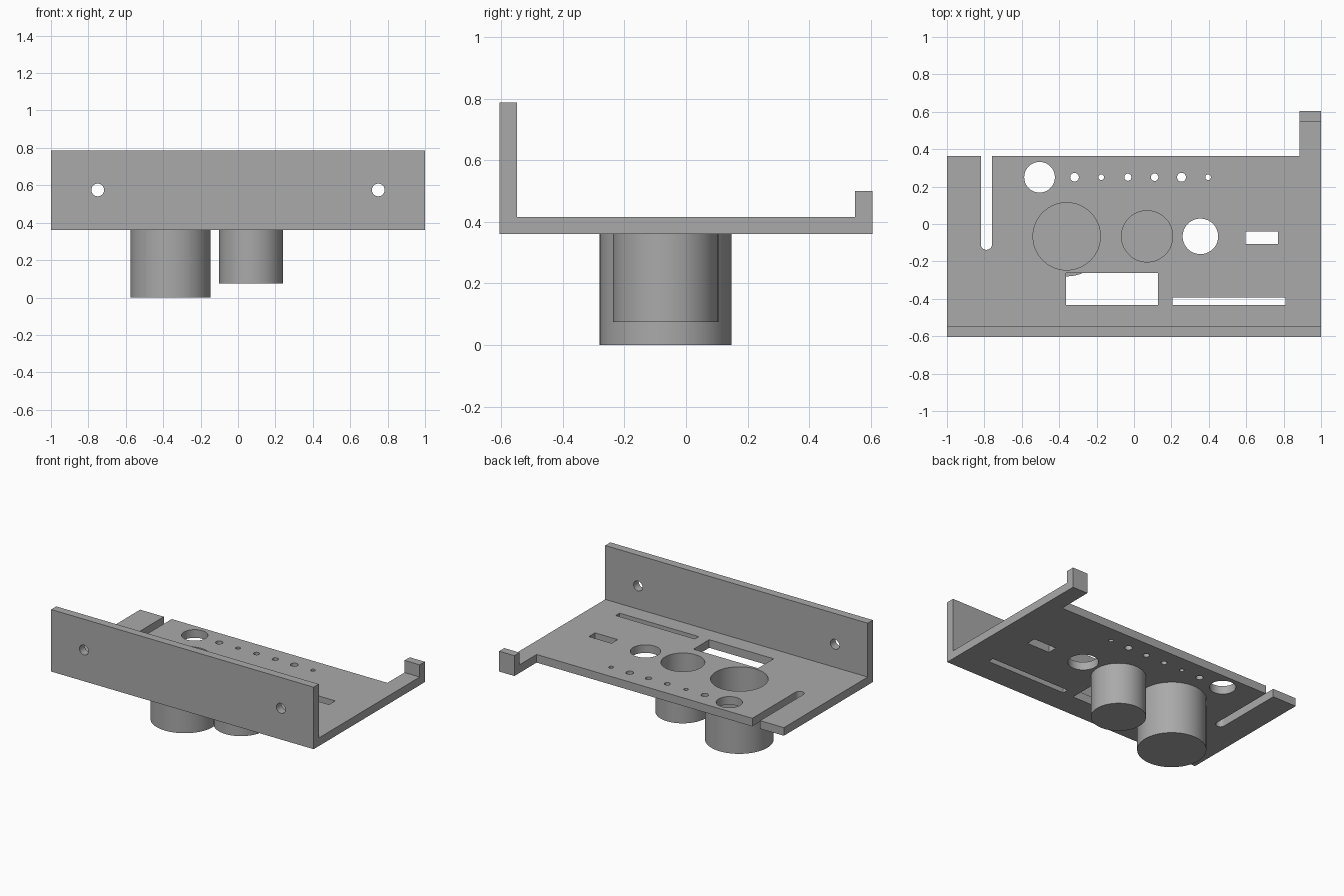
import bpy, bmesh, math

cube = bpy.data.objects.get("Cube")
if cube:
    bpy.data.objects.remove(cube, do_unlink=True)

grey = bpy.data.materials.new("plain grey")
grey.use_nodes = True
colour = (0.40, 0.40, 0.40, 1)
grey.diffuse_color = colour
grey.node_tree.nodes["Principled BSDF"].inputs["Base Color"].default_value = colour

BASE, DECK, TOP = 0.36, 0.416, 0.787     # underside, floor top, wall top
FRONT, BACK, ARM_END = -0.605, 0.363, 0.605
THICK = 0.056
CUP_Y = -0.066


def make_object(name, bm):
    bmesh.ops.recalc_face_normals(bm, faces=bm.faces)
    mesh = bpy.data.meshes.new(name)
    bm.to_mesh(mesh)
    bm.free()
    mesh.materials.append(grey)
    obj = bpy.data.objects.new(name, mesh)
    bpy.context.collection.objects.link(obj)
    return obj


def add_prism(bm, outline, z0, z1):
    face = bm.faces.new([bm.verts.new((x, y, z0)) for x, y in outline])
    ext = bmesh.ops.extrude_face_region(bm, geom=[face])
    verts = [v for v in ext["geom"] if isinstance(v, bmesh.types.BMVert)]
    bmesh.ops.translate(bm, verts=verts, vec=(0, 0, z1 - z0))


def rect(x0, x1, y0, y1):
    return [(x0, y0), (x1, y0), (x1, y1), (x0, y1)]


def arc(cx, cy, r, start, end, n):
    angles = [start + (end - start) * i / n for i in range(n + 1)]
    return [(cx + r * math.cos(a), cy + r * math.sin(a)) for a in angles]


def circle(cx, cy, r, n=64):
    return arc(cx, cy, r, 0, 2 * math.pi, n)[:-1]


def boolean(target, tool, operation):
    mod = target.modifiers.new(operation.title(), "BOOLEAN")
    mod.operation, mod.solver, mod.object = operation, "EXACT", tool
    bpy.context.view_layer.update()
    result = bpy.data.meshes.new_from_object(
        target.evaluated_get(bpy.context.evaluated_depsgraph_get()))
    target.modifiers.clear()
    target.data = result
    bpy.data.objects.remove(tool, do_unlink=True)


def smooth(obj):
    bpy.ops.object.select_all(action="DESELECT")
    obj.select_set(True)
    bpy.context.view_layer.objects.active = obj
    bpy.ops.object.shade_smooth_by_angle(angle=math.radians(30))


# Floor plate with the open round-ended slot and the rear arm
bm = bmesh.new()
slot = arc(-0.789, -0.108, 0.03, 0, -math.pi, 24)
outline = [(-1, FRONT), (1, FRONT), (1, ARM_END), (0.884, ARM_END), (0.884, BACK),
           (-0.759, BACK)] + slot + [(-0.819, BACK), (-1, BACK)]
add_prism(bm, outline, BASE, DECK)
bracket = make_object("bracket", bm)

# Front wall and the upturned arm tip
bm = bmesh.new()
add_prism(bm, rect(-1, 1, FRONT, FRONT + THICK), BASE, TOP)
add_prism(bm, rect(0.884, 1, ARM_END - THICK, ARM_END), BASE, 0.50)
boolean(bracket, make_object("uprights", bm), "UNION")

# Openings through the floor
cups = {"large_cup": (-0.36, 0.18, 0.0), "small_cup": (0.07, 0.137, 0.075)}
holes = [(-0.505, 0.25, 0.082), (0.355, CUP_Y, 0.095)]
holes += [(x, CUP_Y, r) for x, r, z in cups.values()]
holes += [(x, 0.25, r) for x, r in [(-0.318, 0.023), (-0.175, 0.015), (-0.033, 0.019),
                                   (0.11, 0.02), (0.254, 0.024), (0.396, 0.015)]]
bm = bmesh.new()
for hole in holes:
    add_prism(bm, circle(*hole), BASE - 0.1, DECK + 0.1)
for window in [(-0.364, 0.127, -0.434, -0.263), (0.207, 0.81, -0.434, -0.392),
               (0.596, 0.769, -0.108, -0.041)]:
    add_prism(bm, rect(*window), BASE - 0.1, DECK + 0.1)
boolean(bracket, make_object("floor_cutter", bm), "DIFFERENCE")

# Screw holes through the front wall
bm = bmesh.new()
for x in (-0.75, 0.75):
    add_prism(bm, circle(x, 0.575, 0.034), 0.4, 0.8)
for v in bm.verts:
    v.co = (v.co.x, -v.co.z, v.co.y)
boolean(bracket, make_object("wall_cutter", bm), "DIFFERENCE")

# Merge coplanar faces so the bracket reads as one folded piece
bm = bmesh.new()
bm.from_mesh(bracket.data)
bmesh.ops.remove_doubles(bm, verts=bm.verts, dist=0.0001)
bmesh.ops.dissolve_limit(bm, angle_limit=math.radians(1), verts=bm.verts, edges=bm.edges)
bm.to_mesh(bracket.data)
bm.free()
smooth(bracket)

# Hollow cups hanging below the floor
WALL = 0.034
for name, (x, r, z) in cups.items():
    bm = bmesh.new()
    profile = [(0, z), (r + WALL, z), (r + WALL, BASE), (r, BASE), (r, z + WALL), (0, z + WALL)]
    verts = [bm.verts.new((px, 0, pz)) for px, pz in profile]
    edges = [bm.edges.new(pair) for pair in zip(verts, verts[1:])]
    bmesh.ops.spin(bm, geom=verts + edges, cent=(0, 0, 0), axis=(0, 0, 1),
                   angle=2 * math.pi, steps=64)
    bmesh.ops.remove_doubles(bm, verts=bm.verts, dist=0.0001)
    bmesh.ops.translate(bm, verts=bm.verts, vec=(x, CUP_Y, 0))
    smooth(make_object(name, bm))
